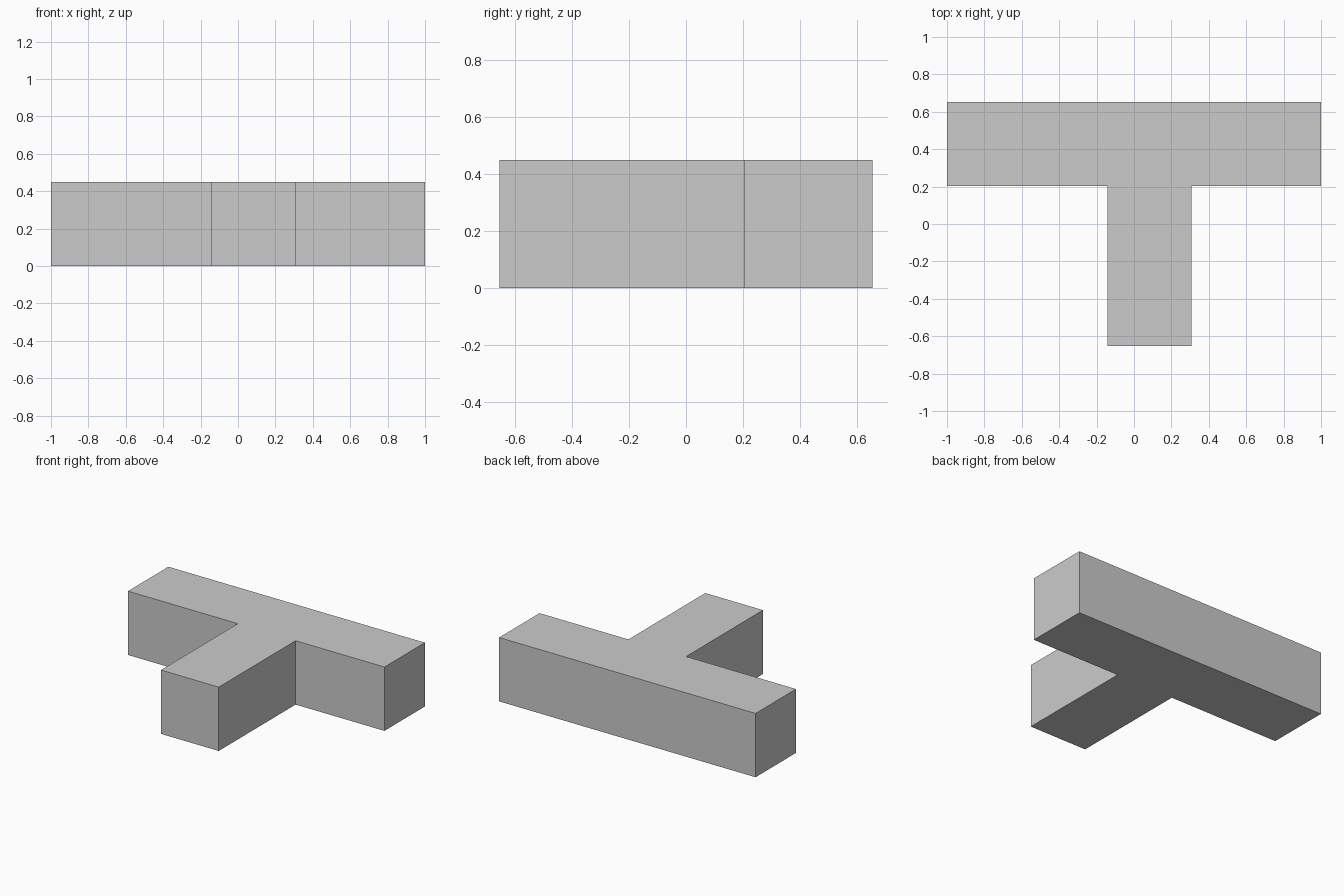
import bpy, bmesh

if "Cube" in bpy.data.objects:
    bpy.data.objects.remove(bpy.data.objects["Cube"])

WIDTH = 0.45          # square section of both arms
HALF_Y = 0.653
STEM_X = -0.143       # left side of the off-centre stem
INNER_Y = HALF_Y - WIDTH

# T-shaped outline, counter-clockwise from above
outline = [
    (STEM_X, -HALF_Y), (STEM_X + WIDTH, -HALF_Y), (STEM_X + WIDTH, INNER_Y),
    (1, INNER_Y), (1, HALF_Y), (-1, HALF_Y), (-1, INNER_Y), (STEM_X, INNER_Y),
]

# Extrude the outline into a solid block
bm = bmesh.new()
base = bm.faces.new([bm.verts.new((x, y, 0)) for x, y in outline])
result = bmesh.ops.extrude_face_region(bm, geom=[base], use_keep_orig=True)
top_verts = [g for g in result["geom"] if isinstance(g, bmesh.types.BMVert)]
bmesh.ops.translate(bm, vec=(0, 0, WIDTH), verts=top_verts)
bmesh.ops.recalc_face_normals(bm, faces=bm.faces)

mesh = bpy.data.meshes.new("t_block")
bm.to_mesh(mesh)
bm.free()
bpy.context.collection.objects.link(bpy.data.objects.new("t_block", mesh))
